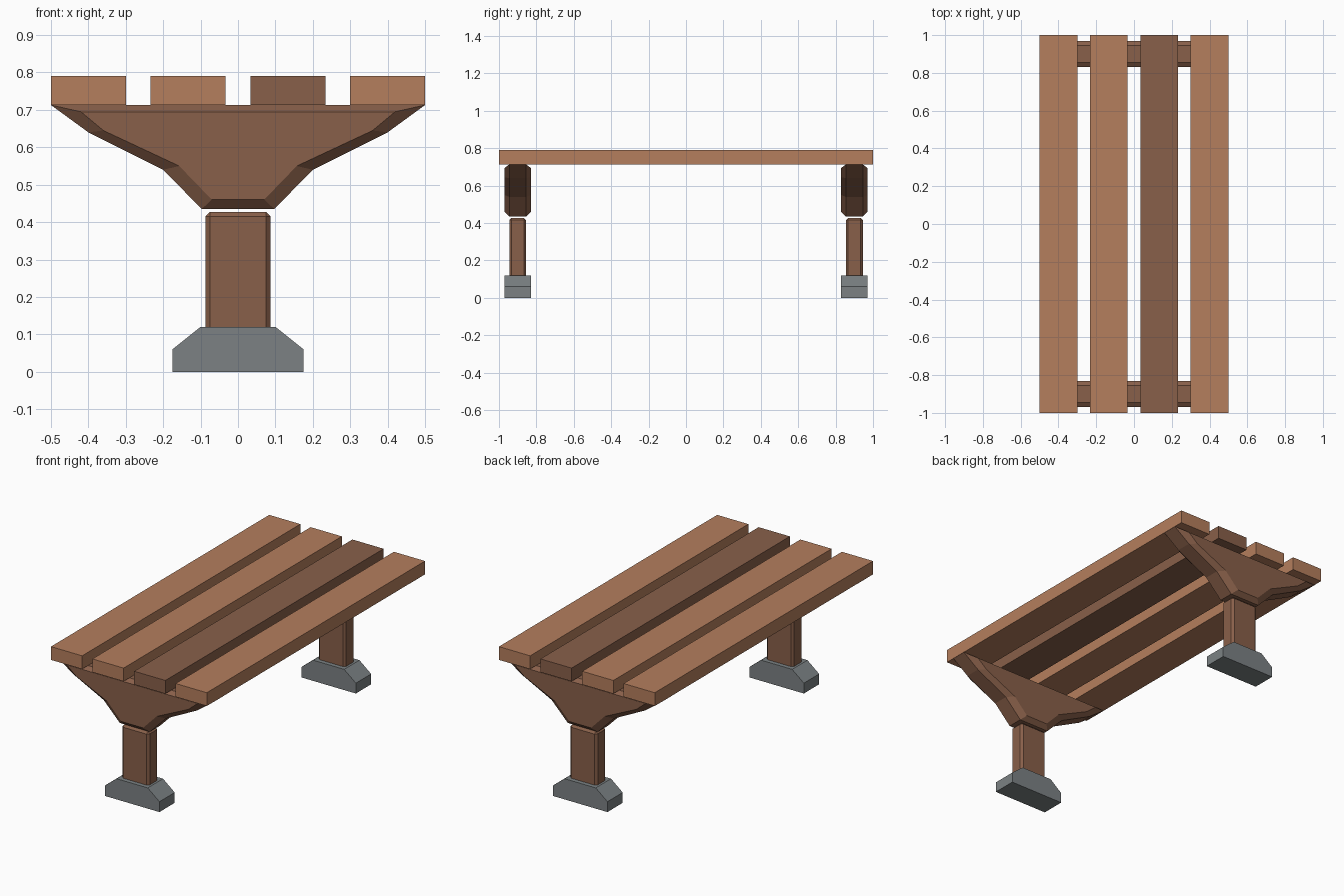
import bpy
import bmesh

default = bpy.data.objects.get("Cube")
if default:
    bpy.data.objects.remove(default, do_unlink=True)


def material(name, colour):
    mat = bpy.data.materials.new(name)
    mat.use_nodes = True
    mat.diffuse_color = (*colour, 1)
    mat.node_tree.nodes["Principled BSDF"].inputs["Base Color"].default_value = (*colour, 1)
    return mat


light_wood = material("light wood", (0.46, 0.21, 0.11))
dark_wood = material("dark wood", (0.25, 0.117, 0.068))
stone = material("grey stone", (0.2, 0.222, 0.23))


def finish(name, bm, mat):
    bmesh.ops.recalc_face_normals(bm, faces=bm.faces)
    mesh = bpy.data.meshes.new(name)
    bm.to_mesh(mesh)
    bm.free()
    mesh.materials.append(mat)
    obj = bpy.data.objects.new(name, mesh)
    bpy.context.collection.objects.link(obj)
    return obj


def box(name, centre, size, mat, bevel=0):
    bm = bmesh.new()
    bmesh.ops.create_cube(bm, size=1)
    bmesh.ops.scale(bm, vec=size, verts=bm.verts)
    bmesh.ops.translate(bm, vec=centre, verts=bm.verts)
    obj = finish(name, bm, mat)
    if bevel:
        mod = obj.modifiers.new("chamfer", "BEVEL")
        mod.width = bevel
        mod.segments = 1
    return obj


def loft(name, sections, y_centre, mat):
    """Join mirrored half profiles (x, z), each placed at its own y."""
    bm = bmesh.new()
    rings = []
    for y, half in sections:
        outline = half + [(-x, z) for x, z in reversed(half)]
        rings.append([bm.verts.new((x, y_centre + y, z)) for x, z in outline])
    for a, b in zip(rings, rings[1:]):
        for i in range(len(a)):
            j = (i + 1) % len(a)
            bm.faces.new((a[i], a[j], b[j], b[i]))
    bm.faces.new(rings[0])
    bm.faces.new(rings[-1])
    return finish(name, bm, mat)


# Seat planks, one of them in darker wood
planks = [("right_outer", -0.4, light_wood), ("right_inner", -0.134, light_wood),
          ("left_inner", 0.134, dark_wood), ("left_outer", 0.4, light_wood)]
for side, x, mat in planks:
    box(side + "_plank", (x, 0, 0.752), (0.2, 2, 0.077), mat)

# Half outlines of the bracket edge, its chamfered face and the footing
bracket_edge = [(0.5, 0.713), (0.4, 0.64), (0.2, 0.54), (0.097, 0.435)]
bracket_face = [(0.42, 0.695), (0.36, 0.645), (0.157, 0.55), (0.07, 0.46)]
footing_half = [(0.175, 0), (0.175, 0.06), (0.1, 0.12)]

# A leg under each end: footing, chamfered post and flared bracket
for end, y in (("front", -0.9), ("back", 0.9)):
    loft(end + "_footing", [(-0.07, footing_half), (0.07, footing_half)], y, stone)
    box(end + "_post", (0, y, 0.265), (0.174, 0.09, 0.325), dark_wood, 0.012)
    loft(end + "_bracket", [(-0.07, bracket_face), (-0.045, bracket_edge),
                            (0.045, bracket_edge), (0.07, bracket_face)], y, dark_wood)
